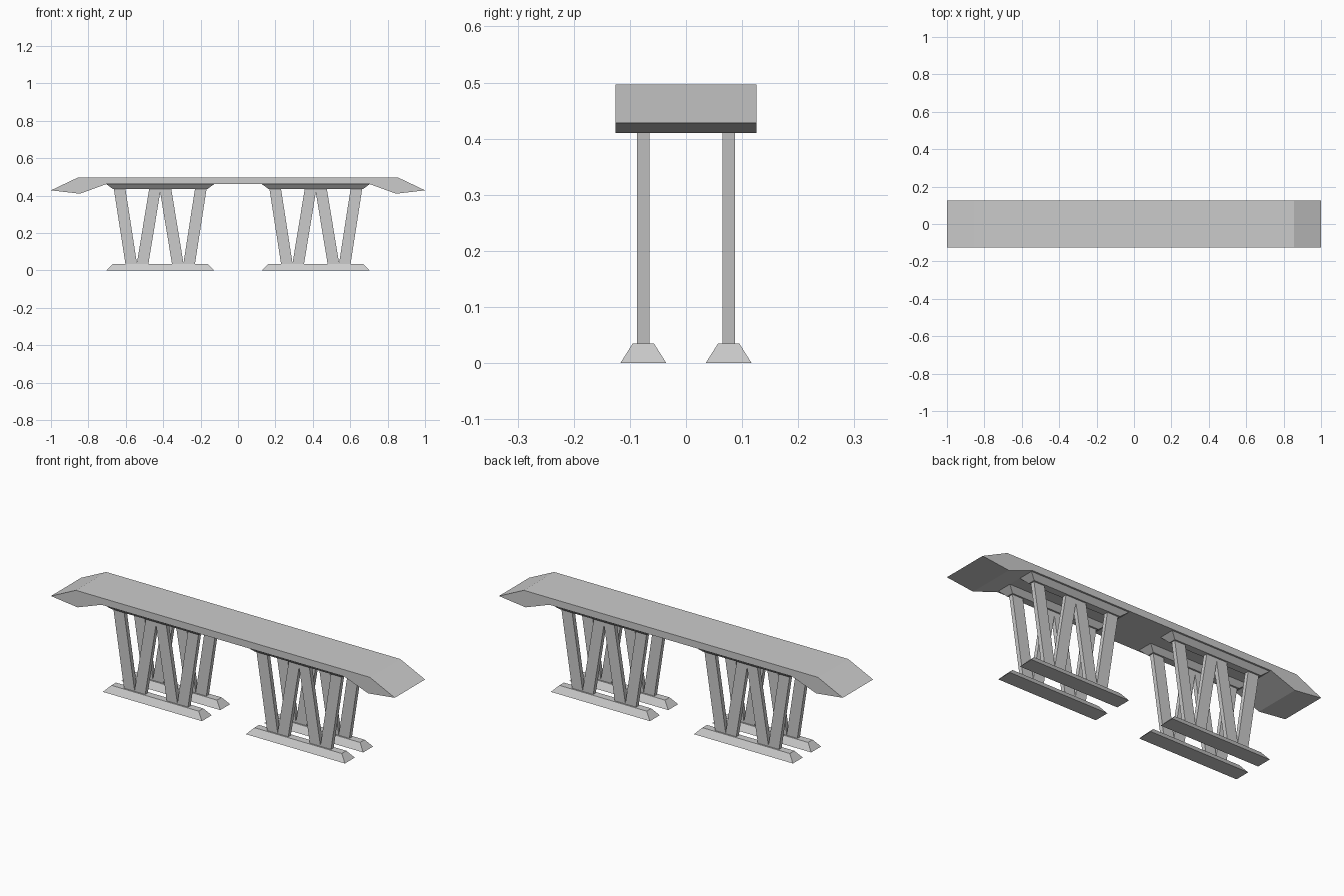
import bpy
import bmesh

cube = bpy.data.objects.get("Cube")
if cube:
    bpy.data.objects.remove(cube, do_unlink=True)

# One concrete colour throughout
concrete = bpy.data.materials.new("concrete_grey")
concrete.use_nodes = True
grey = (0.6, 0.6, 0.6, 1.0)
concrete.diffuse_color = grey
concrete.node_tree.nodes["Principled BSDF"].inputs["Base Color"].default_value = grey


def loft(name, ring_a, ring_b):
    """Solid between two matching outlines."""
    bm = bmesh.new()
    a = [bm.verts.new(p) for p in ring_a]
    b = [bm.verts.new(p) for p in ring_b]
    bm.faces.new(a)
    bm.faces.new(b)
    n = len(a)
    for i in range(n):
        j = (i + 1) % n
        bm.faces.new((a[i], a[j], b[j], b[i]))
    bmesh.ops.recalc_face_normals(bm, faces=bm.faces)
    mesh = bpy.data.meshes.new(name)
    bm.to_mesh(mesh)
    bm.free()
    mesh.materials.append(concrete)
    obj = bpy.data.objects.new(name, mesh)
    bpy.context.collection.objects.link(obj)
    return obj


def rect(cx, cy, z, hx, hy):
    return [(cx + sx * hx, cy + sy * hy, z)
            for sx, sy in ((-1, -1), (1, -1), (1, 1), (-1, 1))]


# Deck: side profile extruded across the width
half = [(0.855, 0.497), (1.0, 0.428), (0.845, 0.41), (0.705, 0.461)]
profile = half + [(-x, z) for x, z in reversed(half)]
DECK_Y = 0.126
loft("deck", [(x, -DECK_Y, z) for x, z in profile],
     [(x, DECK_Y, z) for x, z in profile])

# Supports: a footing, a cap beam and four slanted legs in each row
FOOT_TOP, CAP_LOW, CAP_TOP = 0.035, 0.436, 0.461
LEGS = [(-0.155, -0.217), (-0.094, -0.028), (0.094, 0.028), (0.155, 0.217)]

for side_x, x_name in ((-1, "right"), (1, "left")):
    cx = side_x * 0.416
    for side_y, y_name in ((-1, "front"), (1, "back")):
        cy = side_y * 0.076
        tag = f"{x_name}_{y_name}"
        wide, narrow = (0.288, 0.041), (0.254, 0.019)
        loft("footing_" + tag, rect(cx, cy, 0, *wide),
             rect(cx, cy, FOOT_TOP, *narrow))
        loft("cap_beam_" + tag, rect(cx, cy, CAP_LOW, *narrow),
             rect(cx, cy, CAP_TOP, *wide))
        for i, (low, high) in enumerate(LEGS, 1):
            loft(f"leg_{tag}_{i}", rect(cx + low, cy, FOOT_TOP, 0.031, 0.011),
                 rect(cx + high, cy, CAP_LOW, 0.031, 0.011))
